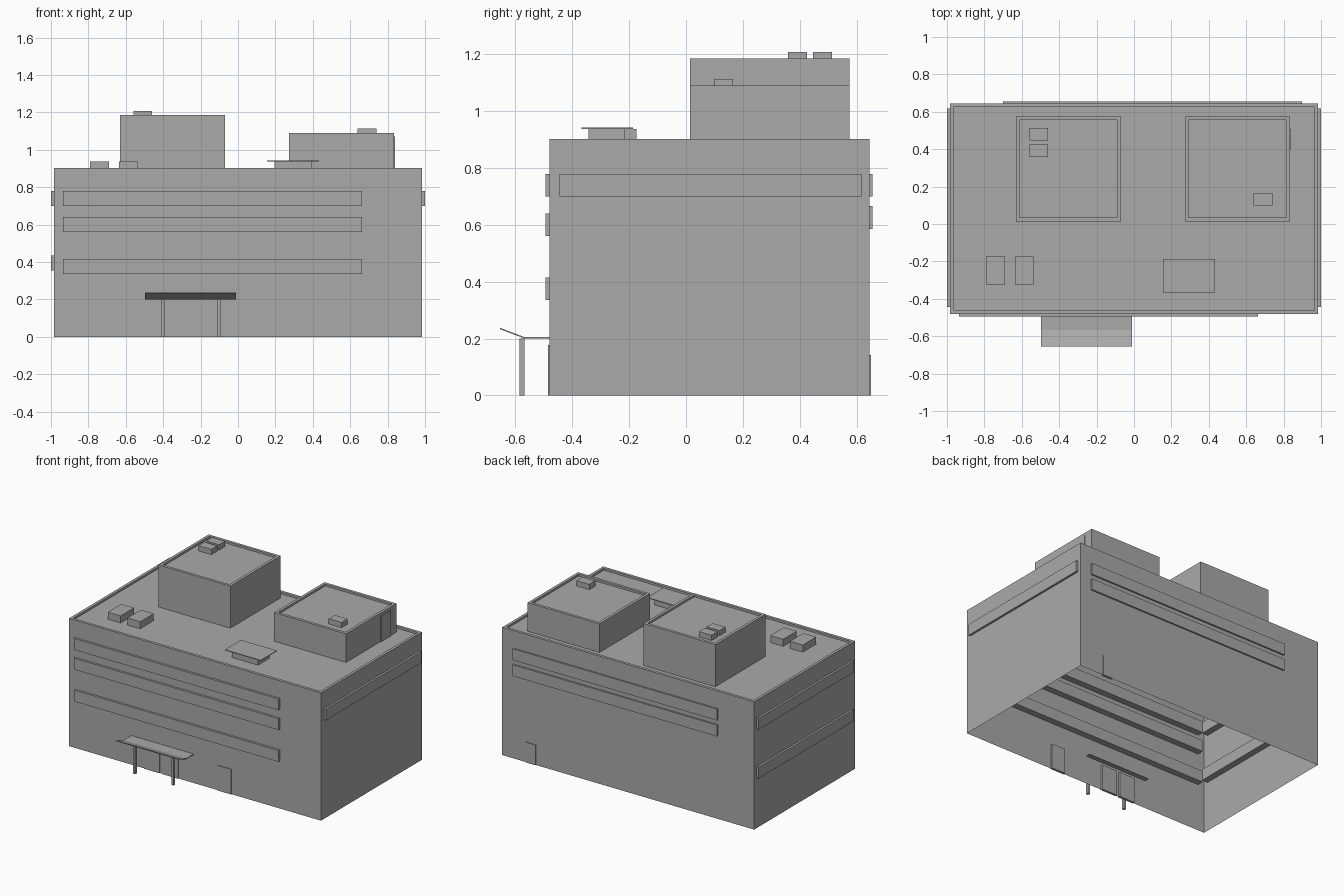
import bpy, bmesh

if "Cube" in bpy.data.objects:
    bpy.data.objects.remove(bpy.data.objects["Cube"], do_unlink=True)

grey = bpy.data.materials.new("plain grey")
grey.use_nodes = True
colour = (0.4, 0.4, 0.4, 1)
grey.diffuse_color = colour
grey.node_tree.nodes["Principled BSDF"].inputs["Base Color"].default_value = colour


def finish(name, bm):
    bmesh.ops.recalc_face_normals(bm, faces=bm.faces)
    mesh = bpy.data.meshes.new(name)
    bm.to_mesh(mesh)
    bm.free()
    mesh.materials.append(grey)
    obj = bpy.data.objects.new(name, mesh)
    bpy.context.collection.objects.link(obj)
    return obj


def box_mesh(x, y, z):
    bm = bmesh.new()
    bmesh.ops.create_cube(bm, size=1)
    for v in bm.verts:
        v.co = [r[0] if c < 0 else r[1] for c, r in zip(v.co, (x, y, z))]
    return bm


def box(name, x, y, z):
    return finish(name, box_mesh(x, y, z))


def block(name, x, y, z, rim, drop):
    """Hollow block, open below, with a raised parapet around its roof."""
    bm = box_mesh(x, y, z)
    bm.normal_update()
    bottom = [f for f in bm.faces if f.normal.z < -0.9]
    top = [f for f in bm.faces if f.normal.z > 0.9][0]
    bmesh.ops.inset_region(bm, faces=[top], thickness=rim)
    roof = bmesh.ops.extrude_discrete_faces(bm, faces=[top])["faces"][0]
    for v in roof.verts:
        v.co.z -= drop
    bmesh.ops.delete(bm, geom=bottom, context='FACES_ONLY')
    obj = finish(name, bm)
    return obj


# Main building and the two roof towers
W, FRONT, BACK, ROOF = 0.984, -0.48, 0.645, 0.888
block("main_building", (-W, W), (FRONT, BACK), (0, 0.902), 0.028, 0.014)
block("tall_roof_tower", (-0.632, -0.07), (0.014, 0.576), (ROOF, 1.185), 0.028, 0.014)
block("low_roof_tower", (0.272, 0.834), (0.014, 0.576), (ROOF, 1.09), 0.028, 0.014)
box("tower_door", (0.82, 0.839), (0.4, 0.508), (ROOF, 1.07))

# Window bands, running through the walls
BAND, OUT, IN = 0.08, 0.015, 0.045
for i, z in enumerate((0.335, 0.56, 0.699)):
    box(f"front_window_band_{i}", (-0.935, 0.663), (FRONT - OUT, FRONT + IN), (z, z + BAND))
for i, z in enumerate((0.586, 0.699)):
    box(f"back_window_band_{i}", (-0.7, 0.897), (BACK - IN, BACK + 0.011), (z, z + BAND))
for i, (side, z) in enumerate(((1, 0.699), (-1, 0.699), (-1, 0.354))):
    xs = sorted((side * (W - IN), side * (W + OUT)))
    box(f"side_window_band_{i}", xs, (-0.445, 0.618), (z, z + BAND))

# Doors at ground level
for i, (x0, x1) in enumerate(((-0.396, -0.275), (-0.25, -0.13), (0.18, 0.286))):
    box(f"front_door_{i}", (x0, x1), (FRONT - 0.005, FRONT + 0.012), (0, 0.177))
box("back_door", (0.72, 0.797), (BACK - 0.012, BACK + 0.005), (0, 0.143))

# Entrance canopy: a bent sheet on two posts
bm = bmesh.new()
profile = [(-0.45, 0.2), (-0.568, 0.2), (-0.655, 0.233),
           (-0.655, 0.238), (-0.568, 0.205), (-0.45, 0.205)]
end = bm.faces.new([bm.verts.new((-0.497, y, z)) for y, z in profile])
sweep = bmesh.ops.extrude_face_region(bm, geom=[end])["geom"]
for v in sweep:
    if isinstance(v, bmesh.types.BMVert):
        v.co.x = -0.01
finish("entrance_canopy", bm)
for i, x in enumerate((-0.402, -0.102)):
    box(f"canopy_post_{i}", (x - 0.009, x + 0.009), (-0.585, -0.568), (0, 0.201))

# Roof equipment
for i, x in enumerate((-0.79, -0.637)):
    box(f"roof_unit_{i}", (x, x + 0.1), (-0.324, -0.174), (ROOF, 0.938))
box("vent_base", (0.195, 0.396), (-0.343, -0.216), (ROOF, 0.937))
box("vent_cover", (0.154, 0.434), (-0.367, -0.187), (0.937, 0.942))
for i, (x, y, z) in enumerate(((-0.56, 0.359, 1.171), (-0.56, 0.446, 1.171), (0.64, 0.098, 1.076))):
    box(f"tower_unit_{i}", (x, x + 0.1), (y, y + 0.067), (z, z + 0.037))
